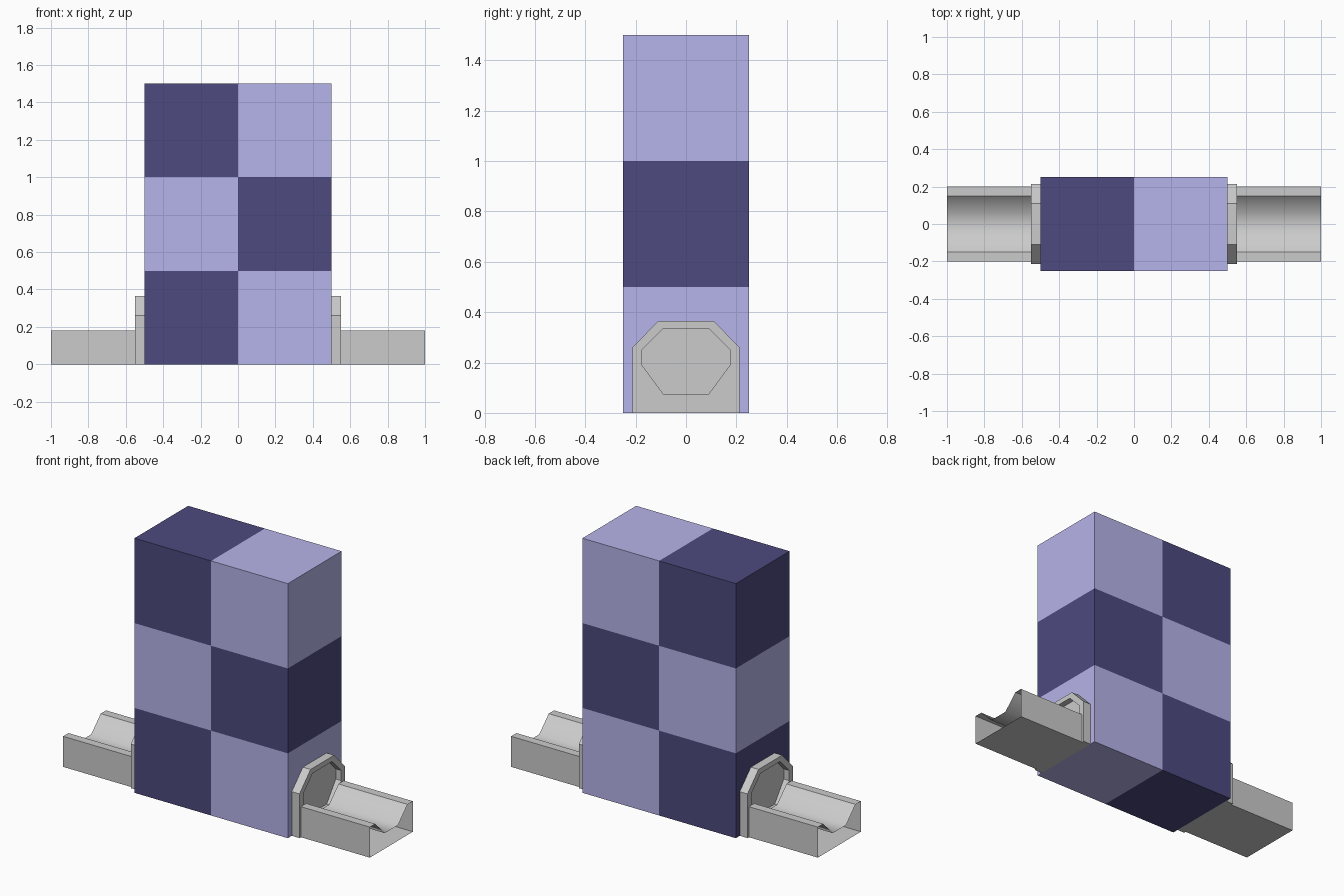
import bpy, bmesh

if "Cube" in bpy.data.objects:
    bpy.data.objects.remove(bpy.data.objects["Cube"])


def finish(name, bm, mirror=True):
    bmesh.ops.recalc_face_normals(bm, faces=bm.faces)
    mesh = bpy.data.meshes.new(name)
    bm.to_mesh(mesh)
    bm.free()
    obj = bpy.data.objects.new(name, mesh)
    bpy.context.collection.objects.link(obj)
    if mirror:
        mod = obj.modifiers.new("Mirror", 'MIRROR')
        mod.use_axis[0] = True
        mod.use_mirror_merge = False
    return obj


def loft(bm, sections):
    """Skin closed (y, z) loops, each placed at its own x."""
    rings = [[bm.verts.new((x, y, z)) for y, z in pts] for x, pts in sections]
    bands = []
    for a, b in zip(rings, rings[1:]):
        n = len(a)
        bands.append([bm.faces.new((a[i], a[(i + 1) % n], b[(i + 1) % n], b[i]))
                      for i in range(n)])
    return rings, bands


def symmetric(half):
    """Complete a half profile by mirroring in y."""
    return half + [(-y, z) for y, z in reversed(half)]


def material(name, rgb):
    m = bpy.data.materials.new(name)
    m.diffuse_color = (*rgb, 1)
    m.use_nodes = True
    m.node_tree.nodes["Principled BSDF"].inputs["Base Color"].default_value = m.diffuse_color
    return m


# Checkered block: one box cut into 0.5 tiles
bm = bmesh.new()
bmesh.ops.create_cube(bm, size=1)
for v in bm.verts:
    v.co = (v.co.x, v.co.y * 0.5, (v.co.z + 0.5) * 1.5)
for co, no in (((0, 0, 0), (1, 0, 0)), ((0, 0, 0.5), (0, 0, 1)), ((0, 0, 1), (0, 0, 1))):
    bmesh.ops.bisect_plane(bm, geom=bm.verts[:] + bm.edges[:] + bm.faces[:],
                           plane_co=co, plane_no=no)
for f in bm.faces:
    c = f.calc_center_median()
    row = min(2, int(c.z / 0.5))
    f.material_index = (row + (c.x > 0)) % 2
block = finish("checkered_block", bm, mirror=False)
block.data.materials.append(material("dark_tile", (0.074, 0.067, 0.21)))
block.data.materials.append(material("light_tile", (0.47, 0.455, 0.82)))

# Arched end frames with a recessed octagonal panel
outer = symmetric([(0.213, 0), (0.213, 0.19), (0.213, 0.26), (0.11, 0.365)])
inner = symmetric([(0.09, 0.075), (0.175, 0.19), (0.175, 0.25), (0.09, 0.335)])
bm = bmesh.new()
rings, _ = loft(bm, [(0.5, outer), (0.55, outer), (0.55, inner), (0.515, inner)])
bm.faces.new(rings[-1])
bm.faces.new(rings[0])
finish("end_frames", bm)

# Open-ended channels with a smooth half-octagon groove
profile = symmetric([(0.2, 0), (0.2, 0.18), (0.15, 0.18), (0.062, 0.092)])
bm = bmesh.new()
rings, bands = loft(bm, [(0.55, profile), (1.0, profile)])
for i in (2, 3, 4):
    bands[0][i].smooth = True
for i in (2, 5):
    bm.edges.get((rings[0][i], rings[1][i])).smooth = False
finish("channels", bm)
